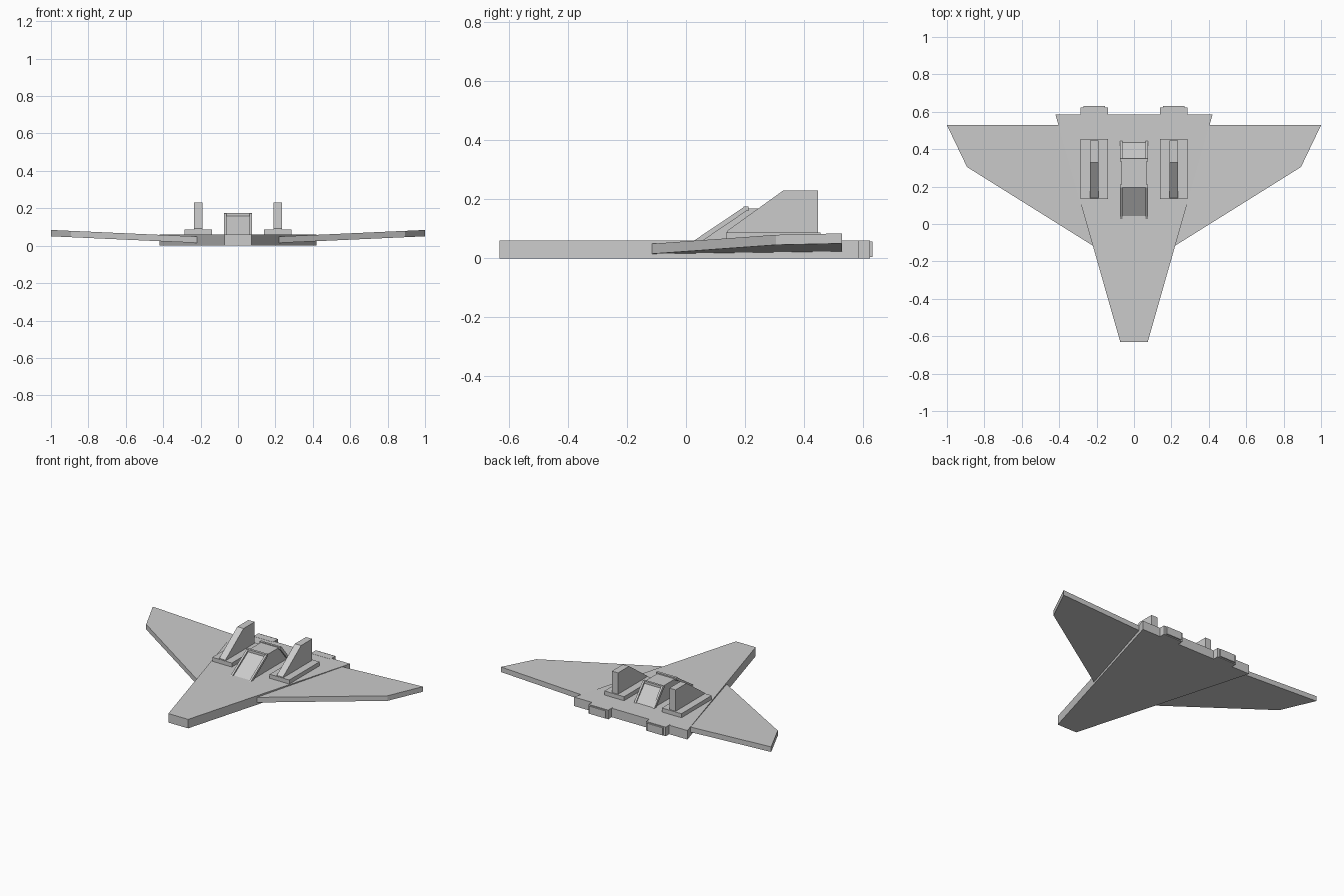
import bpy, bmesh
from mathutils import Vector

if "Cube" in bpy.data.objects:
    bpy.data.objects.remove(bpy.data.objects["Cube"])


def prism(name, base, offset):
    """Extrude a planar polygon along an offset vector."""
    bm = bmesh.new()
    off = Vector(offset)
    lo = [bm.verts.new(p) for p in base]
    hi = [bm.verts.new(Vector(p) + off) for p in base]
    bm.faces.new(lo)
    bm.faces.new(hi)
    n = len(base)
    for i in range(n):
        j = (i + 1) % n
        bm.faces.new((lo[i], lo[j], hi[j], hi[i]))
    bmesh.ops.recalc_face_normals(bm, faces=bm.faces)
    me = bpy.data.meshes.new(name)
    bm.to_mesh(me)
    bm.free()
    ob = bpy.data.objects.new(name, me)
    bpy.context.collection.objects.link(ob)
    return ob


def side_prism(name, yz, x0, x1):
    return prism(name, [(x0, y, z) for y, z in yz], (x1 - x0, 0, 0))


def box(name, x0, x1, y0, y1, z0, z1):
    return side_prism(name, [(y0, z0), (y1, z0), (y1, z1), (y0, z1)], x0, x1)


def mirror_x(ob):
    ob.modifiers.new("mirror", "MIRROR")
    return ob


# Tapered flat fuselage
prism("fuselage", [(-0.073, -0.632, 0), (0.073, -0.632, 0),
                   (0.42, 0.585, 0), (-0.42, 0.585, 0)], (0, 0, 0.06))

# Swept wings with slight dihedral
plan = [(0.218, -0.117), (0.893, 0.305), (1.0, 0.528), (0.218, 0.528)]
mirror_x(prism("wing", [(x, y, 0.015 + 0.045 * (x - 0.218)) for x, y in plan],
               (0, 0, 0.034)))

# Engine nozzles with a narrower lip
mirror_x(box("nozzle", 0.14, 0.285, 0.57, 0.622, -0.0, 0.061))
mirror_x(box("nozzle_lip", 0.155, 0.27, 0.61, 0.632, 0.005, 0.056))

# Twin fins on pads
mirror_x(box("fin_pad", 0.14, 0.285, 0.135, 0.455, 0.055, 0.087))
mirror_x(side_prism("tail_fin", [(0.138, 0.08), (0.138, 0.092), (0.33, 0.23),
                                 (0.447, 0.23), (0.447, 0.08)], 0.19, 0.236))

# Canopy glass body
side_prism("canopy", [(0.035, 0.055), (0.21, 0.168), (0.34, 0.168),
                      (0.44, 0.055)], -0.066, 0.066)

# Canopy frame rails and crossbars
mirror_x(side_prism("front_rail", [(0.02, 0.055), (0.05, 0.055),
                                   (0.212, 0.165), (0.2, 0.176)], 0.062, 0.075))
mirror_x(side_prism("rear_rail", [(0.425, 0.055), (0.447, 0.055),
                                  (0.35, 0.174), (0.335, 0.165)], 0.062, 0.075))
box("front_crossbar", -0.075, 0.075, 0.195, 0.212, 0.16, 0.176)
box("rear_crossbar", -0.075, 0.075, 0.335, 0.35, 0.157, 0.173)
